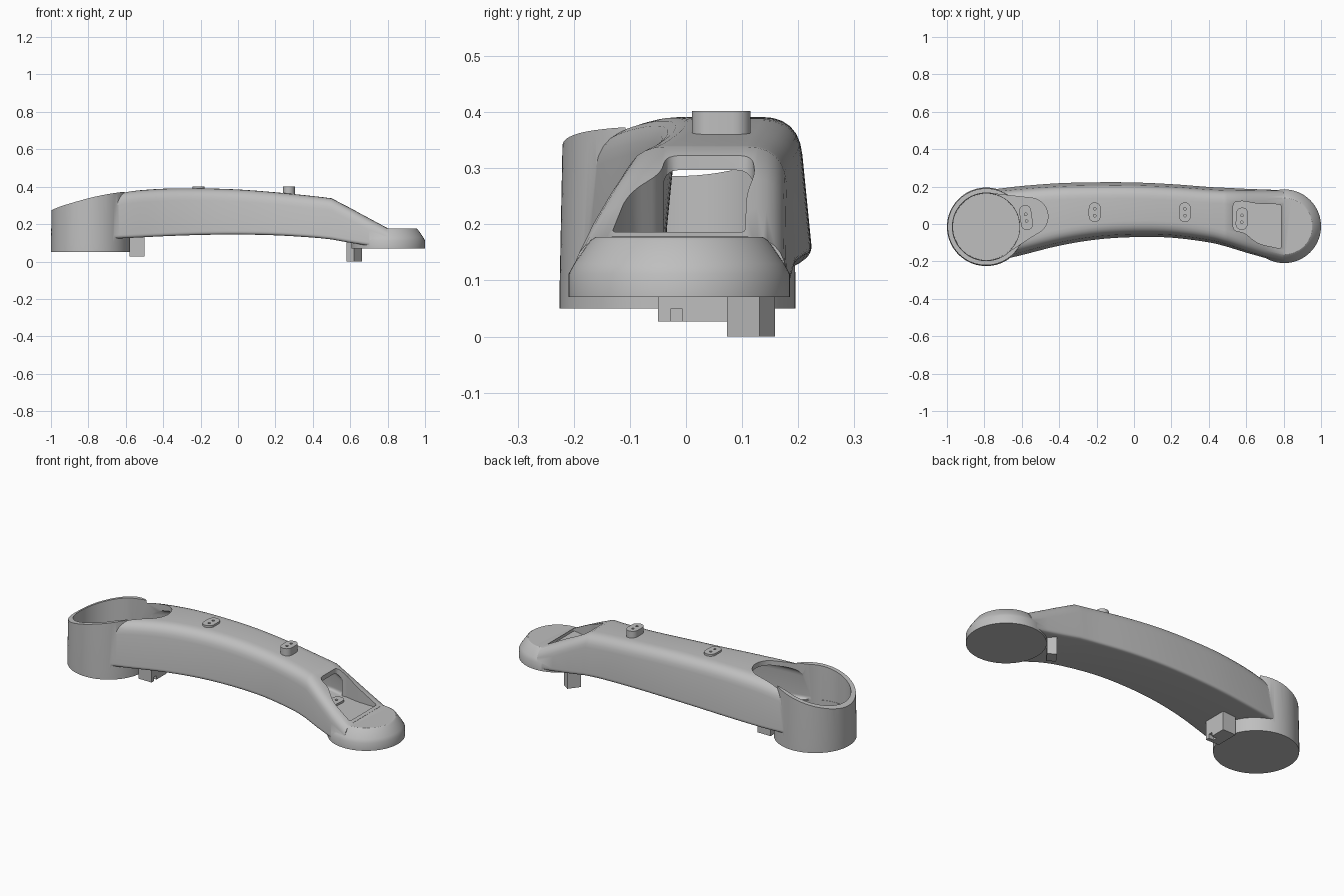
import bpy, bmesh
from math import pi, cos, sin, radians
from mathutils import Vector

cube = bpy.data.objects.get("Cube")
if cube:
    bpy.data.objects.remove(cube, do_unlink=True)

grey = bpy.data.materials.new("light_grey")
grey.use_nodes = True
grey.diffuse_color = (0.52, 0.52, 0.52, 1)
grey.node_tree.nodes["Principled BSDF"].inputs["Base Color"].default_value = grey.diffuse_color


def loft(name, rings):
    """Closed solid through rings of equal point count."""
    bm = bmesh.new()
    rows = [[bm.verts.new(p) for p in ring] for ring in rings]
    n = len(rows[0])
    for a, b in zip(rows, rows[1:]):
        for i in range(n):
            j = (i + 1) % n
            bm.faces.new((a[i], a[j], b[j], b[i]))
    bm.faces.new(rows[0][::-1])
    bm.faces.new(rows[-1])
    if bm.calc_volume(signed=True) < 0:
        bmesh.ops.reverse_faces(bm, faces=bm.faces)
    mesh = bpy.data.meshes.new(name)
    bm.to_mesh(mesh)
    bm.free()
    mesh.materials.append(grey)
    obj = bpy.data.objects.new(name, mesh)
    bpy.context.collection.objects.link(obj)
    return obj


def prism(name, outline, z0, z1):
    return loft(name, [[(x, y, z) for x, y in outline] for z in (z0, z1)])


def circle(x, y, r, n=72, start=0.0, sweep=2 * pi):
    steps = n if sweep > 6 else n - 1
    return [(x + r * cos(start + sweep * i / steps),
             y + r * sin(start + sweep * i / steps)) for i in range(n)]


def disc_stack(name, x, y, levels):
    return loft(name, [[(px, py, z) for px, py in circle(x, y, r)] for r, z in levels])


def pill(x, y, width, length, tilt=0.0):
    r, h = width / 2, (length - width) / 2
    pts = circle(0, h, r, 14, 0, pi) + circle(0, -h, r, 14, pi, pi)
    c, s = cos(tilt), sin(tilt)
    return [(x + px * c - py * s, y + px * s + py * c) for px, py in pts]


def rounded(corners, radii, steps=7):
    """Polygon with each corner eased by its own radius."""
    pts = []
    for i, (p, r) in enumerate(zip(corners, radii)):
        p = Vector(p)
        a = p + (Vector(corners[i - 1]) - p).normalized() * r
        b = p + (Vector(corners[(i + 1) % len(corners)]) - p).normalized() * r
        for k in range(steps):
            t = k / (steps - 1)
            pts.append(tuple(a * (1 - t) ** 2 + p * 2 * t * (1 - t) + b * t * t))
    return pts


def smooth_path(points, steps=5):
    """Catmull-Rom interpolation of rows of numbers."""
    pts = [Vector(p) for p in points]
    pts = [2 * pts[0] - pts[1]] + pts + [2 * pts[-1] - pts[-2]]
    out = []
    for a, b, c, d in zip(pts, pts[1:], pts[2:], pts[3:]):
        for k in range(steps):
            t = k / steps
            out.append(0.5 * (2 * b + (c - a) * t + (2 * a - 5 * b + 4 * c - d) * t * t
                              + (3 * b - a - 3 * c + d) * t ** 3))
    return out + [pts[-2]]


def volume(mesh):
    bm = bmesh.new()
    bm.from_mesh(mesh)
    v = bm.calc_volume(signed=True)
    bm.free()
    return v


def combine(target, tool, operation):
    """Boolean that keeps the first solver result with a sensible volume."""
    before, extra = volume(target.data), volume(tool.data)
    low, high = (before, before + extra) if operation == "UNION" else (0.2 * before, before)
    mod = target.modifiers.new("cut", "BOOLEAN")
    mod.operation, mod.object = operation, tool
    for solver in ("MANIFOLD", "EXACT"):
        mod.solver = solver
        graph = bpy.context.evaluated_depsgraph_get()
        result = bpy.data.meshes.new_from_object(target.evaluated_get(graph))
        if low * 0.999 < volume(result) < high * 1.001:
            target.data = result
            break
    target.modifiers.remove(mod)
    bpy.data.objects.remove(tool, do_unlink=True)


def smooth(obj):
    bpy.ops.object.select_all(action="DESELECT")
    obj.select_set(True)
    bpy.context.view_layer.objects.active = obj
    bpy.ops.object.shade_smooth_by_angle(angle=radians(30))


def section(x, front, back, low, high, top_r, low_r):
    taper = 0.1 * (high - low)
    corners = [(front, low), (back, low), (back - taper, high), (front + taper, high)]
    return [(x, y, z) for y, z in rounded(corners, (low_r, low_r, top_r, top_r))]


# Arm stations: (x, front y, back y) and (x, bottom z, top z)
plan = smooth_path([(-0.76, -0.205, 0.186), (-0.6, -0.168, 0.205), (-0.4, -0.118, 0.22),
                    (-0.2, -0.085, 0.225), (0, -0.072, 0.224), (0.2, -0.075, 0.215),
                    (0.4, -0.1, 0.2), (0.5, -0.124, 0.195)])
side = smooth_path([(-0.76, 0.12, 0.343), (-0.6, 0.125, 0.373), (-0.4, 0.135, 0.389),
                    (-0.2, 0.142, 0.391), (0, 0.144, 0.385), (0.2, 0.14, 0.37),
                    (0.4, 0.128, 0.35), (0.5, 0.118, 0.338)])
stations = [(p.x, p.y, p.z, s.y, s.z) for p, s in zip(plan, side)]
stations += [(0.6, -0.155, 0.19, 0.1, 0.286), (0.7, -0.183, 0.186, 0.084, 0.232),
             (0.8, -0.205, 0.183, 0.074, 0.178)]
arm = loft("arm", [section(*s, 0.065, 0.02) for s in stations])

# Cup at the right end, its rim trimmed along a rising curve
cup = disc_stack("cup", -0.79, -0.015, [(0.21, 0.05), (0.21, 0.1), (0.203, 0.45)])
rim = smooth_path([(-1.02, 0.262, 0), (-0.95, 0.294, 0), (-0.8, 0.338, 0),
                   (-0.68, 0.363, 0), (-0.55, 0.38, 0)])
trim_outline = [(p.x, p.y) for p in rim] + [(-0.55, 0), (-1.02, 0)]
trim = loft("cup_trim", [[(x, y, z) for x, z in trim_outline] for y in (-0.3, 0.3)])
combine(cup, trim, "INTERSECT")
combine(arm, cup, "UNION")

# Bevelled round pad at the left end
pad = disc_stack("pad", 0.803, -0.012, [(0.197, 0.07), (0.197, 0.112), (0.187, 0.13),
                                        (0.158, 0.172), (0.15, 0.177)])
combine(arm, pad, "UNION")

# Hollow through the arm
inner = [section(x, f + 0.035, b - 0.04, max(lo + 0.03, 0.168), hi - 0.026, 0.045, 0.02)
         for x, f, b, lo, hi in stations if -0.7 < x < 0.5]
inner.append(section(0.56, -0.06, 0.135, 0.169, 0.286, 0.045, 0.02))
combine(arm, loft("tunnel_cutter", inner), "DIFFERENCE")

# Round well and the drop-shaped opening above it
well = disc_stack("well_cutter", -0.79, -0.015, [(0.178, 0.07), (0.183, 0.5)])
combine(arm, well, "DIFFERENCE")
drop = (circle(-0.56, 0.04, 0.1, 24, -1.2, 2.55)
        + circle(-0.79, -0.015, 0.181, 60, 1.35, 2 * pi - 2.55))
combine(arm, prism("opening_cutter", drop, 0.166, 0.5), "DIFFERENCE")

# Flared pocket in the slope
pocket = rounded([(0.53, -0.035), (0.59, -0.045), (0.66, -0.105), (0.785, -0.132),
                  (0.785, 0.105), (0.66, 0.108), (0.585, 0.123), (0.53, 0.118)],
                 (0.025, 0.025, 0.04, 0.01, 0.01, 0.03, 0.02, 0.025))
combine(arm, prism("pocket_cutter", pocket, 0.1705, 0.5), "DIFFERENCE")
smooth(arm)

# Two-hole buttons on top and inside the two openings
for name, x, y, length, tilt, z0, z1 in (
        ("right_button", -0.21, 0.063, 0.105, 0, 0.375, 0.402),
        ("left_button", 0.272, 0.063, 0.105, 0, 0.35, 0.402),
        ("well_button", -0.577, 0.034, 0.135, 0.14, 0.15, 0.182),
        ("pocket_button", 0.577, 0.028, 0.12, -0.06, 0.15, 0.182)):
    button = prism(name, pill(x, y, 0.064, length, tilt), z0, z1)
    for s in (-1, 1):
        hole = circle(x - s * 0.018 * sin(tilt), y + s * 0.018 * cos(tilt), 0.007, 16)
        combine(button, prism("hole_cutter", hole, z1 - 0.01, z1 + 0.02), "DIFFERENCE")
    smooth(button)

# Lugs underneath
lug = prism("right_lug", [(-0.58, -0.05), (-0.5, -0.05), (-0.5, 0.08), (-0.58, 0.08)],
            0.027, 0.145)
notch = prism("notch_cutter", [(-0.53, -0.028), (-0.49, -0.028), (-0.49, -0.006),
                               (-0.53, -0.006)], 0, 0.049)
combine(lug, notch, "DIFFERENCE")
prism("left_lug", [(0.62, 0.073), (0.664, 0.131), (0.624, 0.159), (0.58, 0.101)], 0, 0.12)
